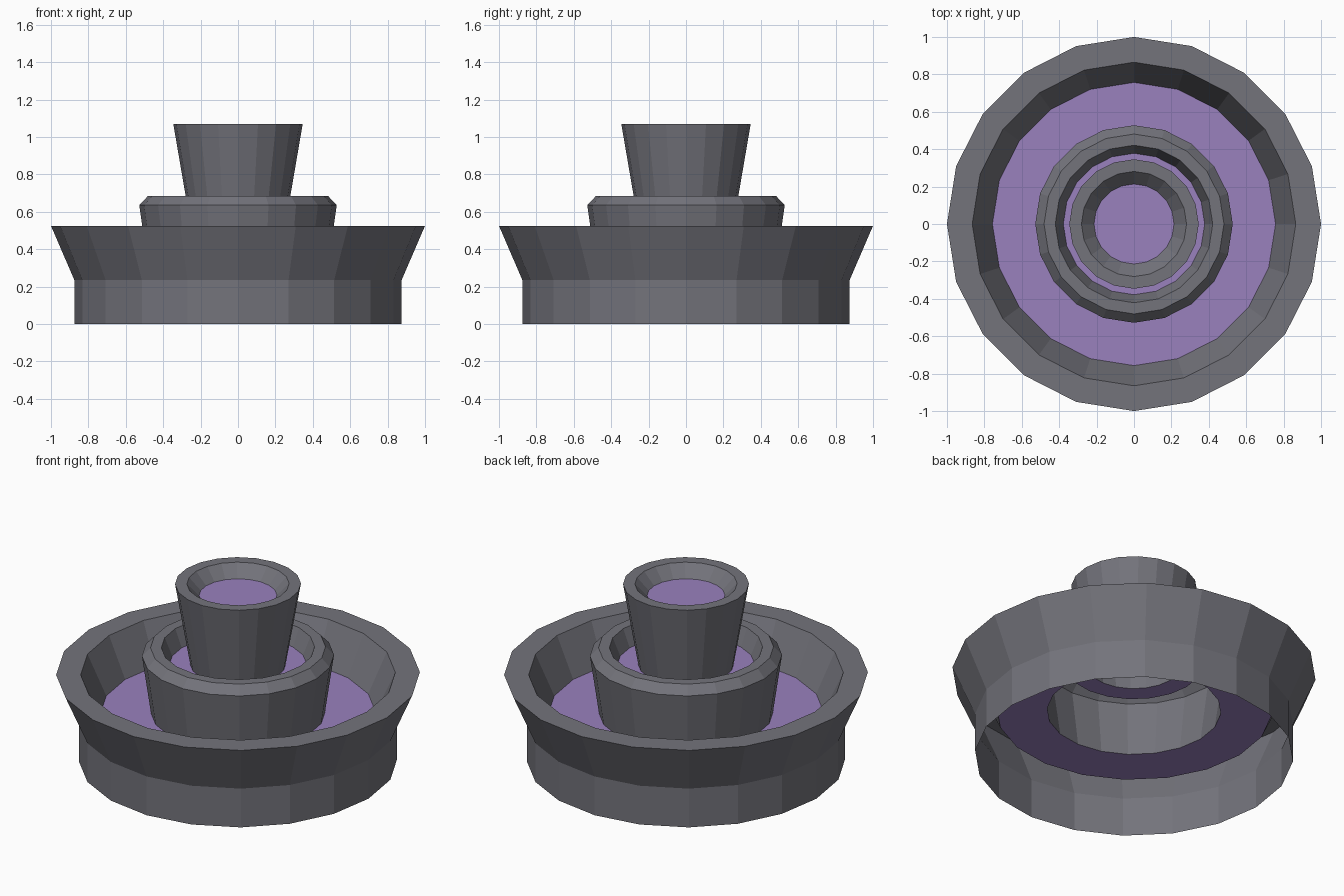
import bpy, math

if "Cube" in bpy.data.objects:
    bpy.data.objects.remove(bpy.data.objects["Cube"])

SIDES = 20


def material(name, color):
    m = bpy.data.materials.new(name)
    m.diffuse_color = (*color, 1)
    m.use_nodes = True
    m.node_tree.nodes["Principled BSDF"].inputs["Base Color"].default_value = m.diffuse_color
    return m


stone = material("grey stone", (0.172, 0.172, 0.198))
water = material("purple water", (0.32, 0.22, 0.51))


def lathe(name, profile, mat, cap=False):
    """Spin (radius, height) points into a faceted open shell."""
    verts, faces = [], []
    for r, z in profile:
        for i in range(SIDES):
            a = 2 * math.pi * i / SIDES
            verts.append((r * math.cos(a), r * math.sin(a), z))
    for k in range(len(profile) - 1):
        a, b = k * SIDES, (k + 1) * SIDES
        for i in range(SIDES):
            j = (i + 1) % SIDES
            faces.append((a + i, a + j, b + j, b + i))
    if cap:
        faces.append(tuple(range((len(profile) - 1) * SIDES, len(profile) * SIDES)))
    mesh = bpy.data.meshes.new(name)
    mesh.from_pydata(verts, [], faces)
    mesh.materials.append(mat)
    ob = bpy.data.objects.new(name, mesh)
    bpy.context.collection.objects.link(ob)
    return ob


# Wide lower basin, open underneath
lathe("lower_basin", [(0.875, 0), (0.875, 0.235), (1.0, 0.525),
                      (0.865, 0.525), (0.757, 0.287)], stone)
lathe("lower_water", [(0.757, 0.287), (0.478, 0.287)], water)

# Middle bowl with bevelled rim
lathe("middle_bowl", [(0.478, 0.287), (0.528, 0.635), (0.481, 0.685),
                      (0.421, 0.685), (0.378, 0.58)], stone)
lathe("middle_water", [(0.378, 0.58), (0.262, 0.58)], water)

# Flared top cup
lathe("top_cup", [(0.262, 0.58), (0.346, 1.07), (0.281, 1.07), (0.214, 1.0)], stone)
lathe("top_water", [(0.214, 1.0), (0.1, 1.0)], water, cap=True)
